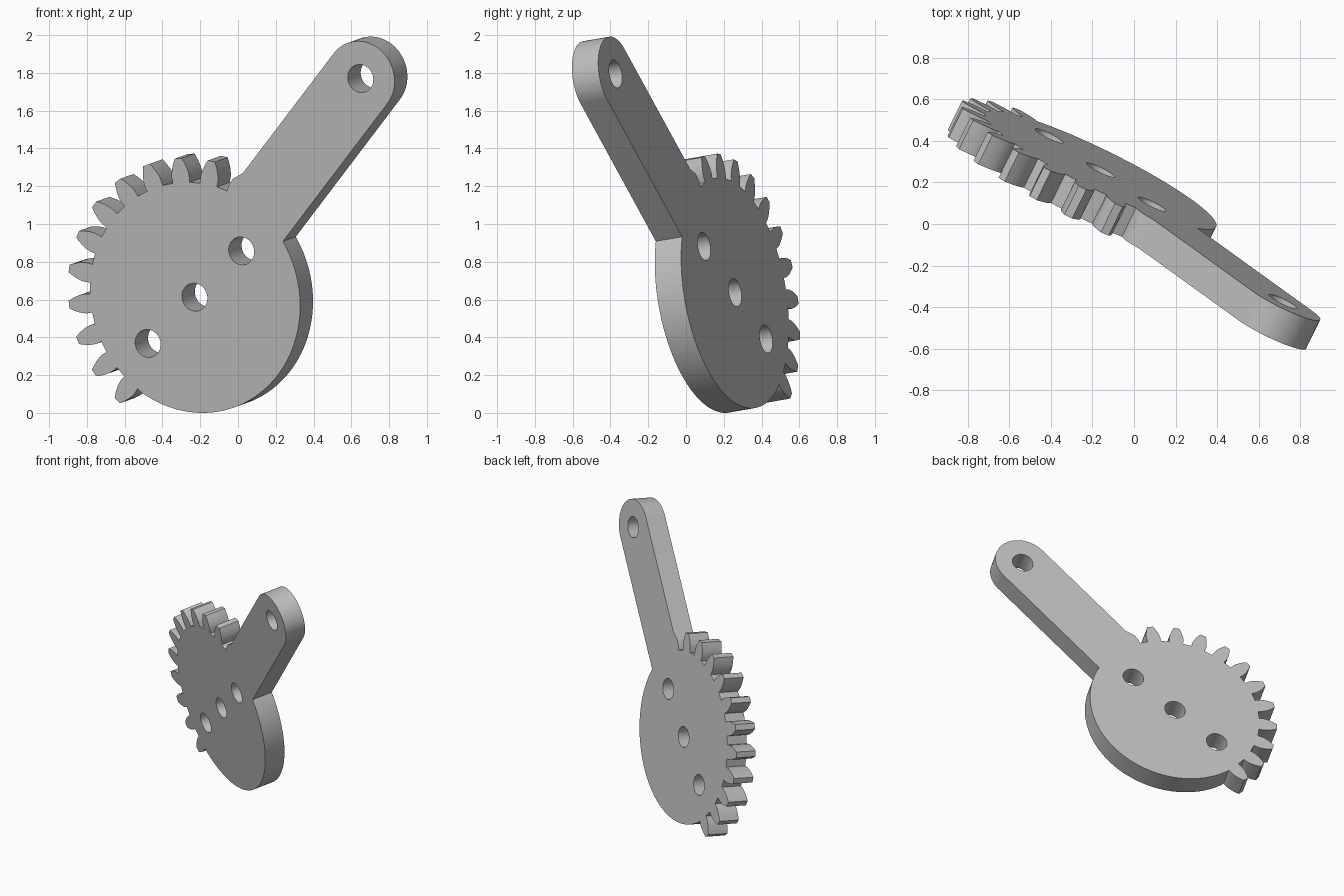
import bpy, bmesh
from math import sin, cos, asin, acos, tan, pi, radians, sqrt
from mathutils import Vector, Matrix

cube = bpy.data.objects.get("Cube")
if cube:
    bpy.data.objects.remove(cube)

# Gear proportions: full pitch would hold 24 teeth
TEETH = 24
TIP = 0.745
MODULE = TIP / (TEETH / 2 + 1)
PITCH = MODULE * TEETH / 2
ROOT = PITCH - 1.25 * MODULE
BASE = PITCH * cos(radians(20))
DISC = 0.62
THICK = 0.157
ARM_ANGLE, ARM_LEN, ARM_R = radians(7.6), 1.585, 0.2
HOLE_R, HOLE_OFFSET = 0.075, 0.385
FIRST_TOOTH, TOOTH_COUNT = radians(38), 11
STEP = 2 * pi / TEETH


def polar(r, a):
    return Vector((r * cos(a), r * sin(a)))


def half_angle(r):
    """Half the angular width of an involute tooth at radius r."""
    inv = lambda a: tan(a) - a
    a = acos(min(1, BASE / r))
    return pi / (2 * TEETH) + inv(radians(20)) - inv(a)


def arc(r, a0, a1, n, centre=Vector((0, 0))):
    return [centre + polar(r, a0 + (a1 - a0) * i / n) for i in range(n + 1)]


# Flank radii from root to tip
flank = [ROOT] + [BASE + (TIP - BASE) * i / 5 for i in range(6)]

# Outline, anticlockwise: rounded arm end first
tip_centre = polar(ARM_LEN, ARM_ANGLE)
outline = arc(ARM_R, ARM_ANGLE - pi / 2, ARM_ANGLE + pi / 2, 32, tip_centre)

# Half-buried tooth where the arm meets the toothed rim
buried = FIRST_TOOTH - STEP
outline.append(polar(TIP, ARM_ANGLE + asin(ARM_R / TIP)))
outline += [polar(r, buried + half_angle(r)) for r in (0.69, BASE, ROOT)]

# Toothed rim
for i in range(TOOTH_COUNT):
    a = FIRST_TOOTH + i * STEP
    outline += [polar(r, a - half_angle(r)) for r in flank]
    outline += [polar(r, a + half_angle(r)) for r in reversed(flank)]

# Plain rim back round to the lower edge of the arm
rim_start = FIRST_TOOTH + (TOOTH_COUNT - 1) * STEP + half_angle(ROOT) + 0.02
rim_end = 2 * pi + ARM_ANGLE - asin(ARM_R / DISC)
outline += arc(DISC, rim_start, rim_end, 64)

# Through holes: three across the disc, one in the arm end
centres = [Vector((x, 0)) for x in (-HOLE_OFFSET, 0, HOLE_OFFSET)] + [tip_centre]
loops = [outline] + [arc(HOLE_R, 0, 2 * pi, 40, c)[:-1] for c in centres]

# Filled and extruded flat profile
curve = bpy.data.curves.new("lever_profile", 'CURVE')
curve.dimensions = '2D'
curve.fill_mode = 'BOTH'
curve.extrude = THICK / 2
for pts in loops:
    s = curve.splines.new('POLY')
    s.points.add(len(pts) - 1)
    for p, co in zip(s.points, pts):
        p.co = (co.x, co.y, 0, 1)
    s.use_cyclic_u = True
profile = bpy.data.objects.new("lever_profile", curve)
bpy.context.collection.objects.link(profile)
bpy.context.view_layer.update()
mesh = bpy.data.meshes.new_from_object(
    profile.evaluated_get(bpy.context.evaluated_depsgraph_get()))
bpy.data.objects.remove(profile)

# Tilt the plate into its standing pose
normal = Vector((-0.435, -0.887, -0.155)).normalized()
along = Vector((0.643, -0.426, 0.636))
along = (along - normal * along.dot(normal)).normalized()
across = normal.cross(along)
pose = Matrix((along, across, normal)).transposed().to_4x4()
pose.translation = (-0.194, 0.193, 0.6275)

bm = bmesh.new()
bm.from_mesh(mesh)
bmesh.ops.remove_doubles(bm, verts=bm.verts, dist=0.0001)
bmesh.ops.transform(bm, matrix=pose, verts=bm.verts)
# Centre on the origin and rest on the ground
lo = Vector([min(v.co[k] for v in bm.verts) for k in range(3)])
hi = Vector([max(v.co[k] for v in bm.verts) for k in range(3)])
shift = -(lo + hi) / 2
shift.z = -lo.z
bmesh.ops.translate(bm, vec=shift, verts=bm.verts)
bmesh.ops.recalc_face_normals(bm, faces=bm.faces)
bm.to_mesh(mesh)
bm.free()

lever = bpy.data.objects.new("sector_gear_lever", mesh)
bpy.context.collection.objects.link(lever)

# Plain grey metal
mat = bpy.data.materials.new("light_grey")
mat.use_nodes = True
colour = (0.52, 0.52, 0.52, 1)
mat.diffuse_color = colour
mat.node_tree.nodes["Principled BSDF"].inputs["Base Color"].default_value = colour
mesh.materials.clear()
mesh.materials.append(mat)

bpy.ops.object.select_all(action='DESELECT')
lever.select_set(True)
bpy.context.view_layer.objects.active = lever
bpy.ops.object.shade_smooth_by_angle(angle=radians(25))
